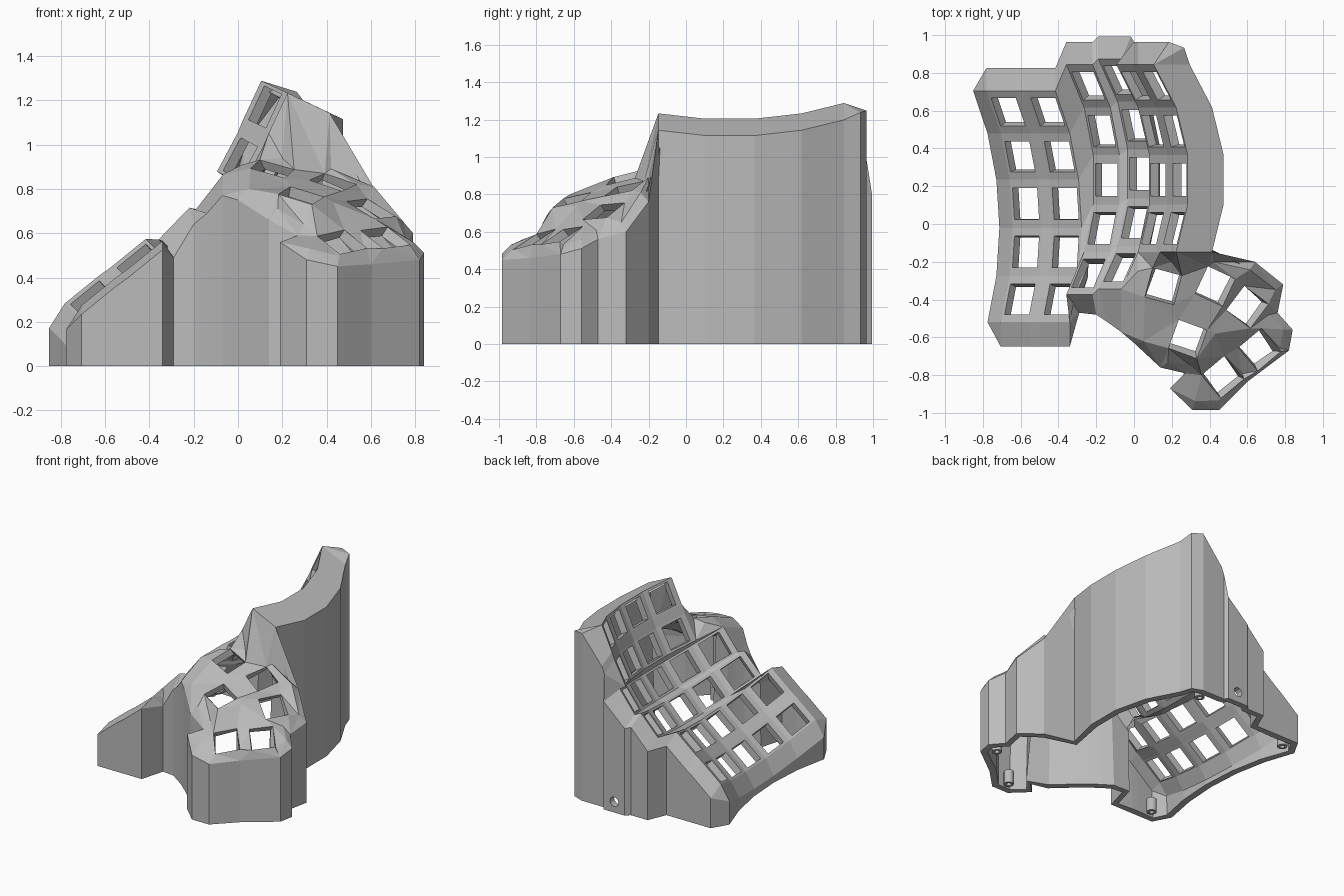
import bpy, bmesh, math
from mathutils import Vector, Matrix
from mathutils.geometry import delaunay_2d_cdt

cube = bpy.data.objects.get("Cube")
if cube:
    bpy.data.objects.remove(cube)

grey = bpy.data.materials.new("plain_grey")
grey.use_nodes = True
grey.diffuse_color = (0.5, 0.5, 0.5, 1)
grey.node_tree.nodes["Principled BSDF"].inputs["Base Color"].default_value = (0.5, 0.5, 0.5, 1)

bm = bmesh.new()
BACK = 5


def vert(*co):
    return bm.verts.new(co)


def face(*vs):
    """Add a face, dropping repeated corners."""
    vs = list(dict.fromkeys(vs))
    if len(vs) > 2 and not bm.faces.get(vs):
        bm.faces.new(vs)


# Finger columns: centre x, y, z, tilt, lowest row, first row, radius,
# degrees per row, fall towards the back
columns = [
    (-0.565, -0.02, 0.225, 39, 1.5, 0, 1.3, 11.3, 0.07),
    (-0.355, -0.02, 0.39, 39, 1.5, 0, 1.3, 11.3, 0.07),
    (-0.14, 0.235, 0.50, 46, 2, 0, 1, 15, 0),
    (0.035, 0.265, 0.66, 52, 2, 0, 1, 15, 0),
    (0.135, 0.235, 0.87, 62, 2, 1, 1, 15, 0),
    (0.25, 0.235, 1.11, 65, 2, 1, 1, 15, 0),
]
left, right = [], []
for x, y, z, tilt, low, first, radius, step, fall in columns:
    t = math.radians(tilt)
    along = Vector((math.cos(t), 0, math.sin(t)))
    normal = Vector((-math.sin(t), 0, math.cos(t)))
    edges = ({}, {})
    for k in range(first, BACK + 1):
        a = math.radians((k - 0.5 - low) * step)
        run = radius * math.sin(a)
        mid = Vector((x, y + run, z - fall * run)) + normal * radius * (1 - math.cos(a))
        edges[0][k] = vert(*(mid - along * 0.1))
        edges[1][k] = vert(*(mid + along * 0.1))
    left.append(edges[0])
    right.append(edges[1])

    # Key frames with a square opening in each cell
    for k in range(first, BACK):
        cell = [edges[0][k], edges[1][k], edges[1][k + 1], edges[0][k + 1]]
        p = [v.co for v in cell]
        hole = []
        for u, w in ((0.08, 0.17), (0.92, 0.17), (0.92, 0.83), (0.08, 0.83)):
            hole.append(vert(*p[0].lerp(p[1], u).lerp(p[3].lerp(p[2], u), w)))
        for i in range(4):
            j = (i + 1) % 4
            face(cell[i], cell[j], hole[j], hole[i])

# Webs between neighbouring columns
for c in range(len(columns) - 1):
    for k in range(columns[c + 1][5], BACK):
        face(right[c][k], left[c + 1][k], left[c + 1][k + 1], right[c][k + 1])
face(right[3][0], left[4][1], right[3][1])


def off(v, x, y, z):
    return vert(*(v.co + Vector((x, y, z))))


# Sloping rim, as pairs of crest and outer points going round the case
rim = [(left[0][k], off(left[0][k], -0.07, 0, -0.11)) for k in range(BACK, -1, -1)]
front = [left[0][0], right[0][0], left[1][0], right[1][0]]
rim += [(v, off(v, 0, -0.13, -0.04)) for v in front]
notch = vert(-0.29, -0.47, 0.49)
rim += [(right[1][0], notch), (left[2][0], notch),
        (right[2][0], vert(-0.2, -0.48, 0.64)),
        (left[3][0], vert(-0.14, -0.52, 0.69)),
        (right[3][0], vert(-0.07, -0.57, 0.77))]
thumb_start = len(rim) - 1

# Outer edge of the thumb cluster
thumb_outer = [vert(*p) for p in (
    (0, -0.63, 0.75), (0.14, -0.76, 0.66), (0.27, -0.79, 0.59), (0.19, -0.87, 0.56),
    (0.31, -0.985, 0.48), (0.45, -0.985, 0.45), (0.6, -0.835, 0.46), (0.82, -0.67, 0.48),
    (0.84, -0.56, 0.51), (0.76, -0.47, 0.56), (0.79, -0.32, 0.60),
    (0.64, -0.2, 0.76))]
rim += [(None, v) for v in thumb_outer]
thumb_end = len(rim)
rim += [(right[5][k], off(right[5][k], 0.19, 0, -0.09)) for k in range(1, BACK + 1)]
rim.append((right[5][BACK], off(right[5][BACK], 0.16, 0.09, -0.05)))
rim.append((right[5][BACK], off(right[5][BACK], 0.08, 0.12, -0.04)))
rim.append((left[5][BACK], off(left[5][BACK], 0, 0.12, -0.06)))
step_edge = off(right[4][BACK], 0, 0.12, -0.06)
rim += [(right[4][BACK], step_edge), (left[4][BACK], step_edge)]
rim.append((right[3][BACK], off(right[3][BACK], 0.05, 0.12, -0.06)))
rim.append((left[3][BACK], off(left[3][BACK], 0, 0.12, -0.06)))
for c in (2, 1, 0):
    for side in (right, left):
        rim.append((side[c][BACK], off(side[c][BACK], 0, 0.12, -0.06)))

# Rim faces and walls down to the ground
ground = {}
for _, outer in rim:
    if outer not in ground:
        ground[outer] = vert(outer.co.x, outer.co.y, 0)
for i, (crest, outer) in enumerate(rim):
    crest2, outer2 = rim[(i + 1) % len(rim)]
    if crest and crest2:
        face(crest, outer, outer2, crest2)
    wall = [outer, ground[outer], ground[outer2], outer2]
    if crest == right[3][BACK] and crest2 == left[3][BACK]:
        # Round cable port in the back wall
        mid = (wall[1].co + wall[2].co) / 2 + Vector((0, 0, 0.08))
        ring = []
        for n in range(12):
            a = n * math.tau / 12
            ring.append(vert(mid.x + 0.035 * math.cos(a), mid.y, mid.z + 0.035 * math.sin(a)))
        loops = []
        for loop in (wall, ring):
            for a, b in zip(loop, loop[1:] + loop[:1]):
                loops.append(bm.edges.get((a, b)) or bm.edges.new((a, b)))
        bmesh.ops.triangle_fill(bm, use_beauty=True, edges=loops, normal=(0, 1, 0))
    else:
        face(*wall)

# Thumb cluster: key centre, turn in degrees, slope in x and y
thumb_keys = [
    ((0.155, -0.33, 0.89), -15, (-0.2, 0.3)),
    ((0.43, -0.33, 0.83), -25, (-0.2, 0.3)),
    ((0.285, -0.61, 0.77), -20, (-0.2, 0.3)),
    ((0.6, -0.44, 0.71), -37, (-0.35, 0.35)),
    ((0.665, -0.665, 0.58), 40, (-0.25, 0.45)),
    ((0.47, -0.81, 0.56), 40, (-0.2, 0.5)),
]
outline = [rim[thumb_start][1]] + thumb_outer + [rim[thumb_end][1]]
outline += [right[5][1], left[5][1], right[4][1], left[4][1], right[3][0]]
points = list(outline)
polygons = [list(range(len(points)))]
for (x, y, z), turn, slope in thumb_keys:
    start = len(points)
    for q in range(4):
        d = Vector((0.08, 0.08)) if q == 0 else Vector((-d.y, d.x))
        r = Matrix.Rotation(math.radians(turn), 2) @ d
        points.append(vert(x + r.x, y + r.y, z + r.dot(Vector(slope))))
    polygons.append(list(range(start, start + 4)))

# Crest just inside the thumb rim, the foot of the steep step, the middle peak
centre = Vector((0.42, -0.55, 0))
for v in thumb_outer:
    inward = centre - v.co
    inward.z = 0
    points.append(vert(*(v.co + inward.normalized() * 0.05 + Vector((0, 0, 0.05)))))
points += [vert(0.02, -0.25, 0.91), vert(0.2, -0.2, 0.94), vert(0.42, -0.2, 0.89),
           vert(0.43, -0.58, 0.74)]

flat, _, tris, from_vert, _, from_face = delaunay_2d_cdt(
    [v.co.xy for v in points], [], polygons, 1, 1e-5, True)
lifted = []
for co, ids in zip(flat, from_vert):
    if ids:
        lifted.append(points[ids[0]])
    else:
        near = min(points, key=lambda v: (v.co.xy - co).length)
        lifted.append(vert(co.x, co.y, near.co.z))
for tri, ids in zip(tris, from_face):
    if list(ids) == [0]:
        face(*[lifted[i] for i in tri])

# Tidy, face outward and give the shell its thickness
bmesh.ops.recalc_face_normals(bm, faces=bm.faces[:])
if sum(f.normal.z * f.calc_area() for f in bm.faces) < 0:
    bmesh.ops.reverse_faces(bm, faces=bm.faces[:])
mesh = bpy.data.meshes.new("keyboard_case")
bm.to_mesh(mesh)
bm.free()
case = bpy.data.objects.new("keyboard_case", mesh)
bpy.context.collection.objects.link(case)
mesh.materials.append(grey)
shell = case.modifiers.new("thickness", "SOLIDIFY")
shell.thickness = 0.05
shell.offset = -1

# Screw posts inside the base
for x, y in ((-0.62, -0.55), (-0.73, 0.72), (0.14, 0.87), (0.38, -0.89), (0.73, -0.6)):
    bpy.ops.mesh.primitive_cylinder_add(
        vertices=16, radius=0.035, depth=0.1, end_fill_type="NOTHING", location=(x, y, 0.05))
    post = bpy.context.object
    post.name = "screw_post"
    post.data.materials.append(grey)
    tube = post.modifiers.new("thickness", "SOLIDIFY")
    tube.thickness = 0.018
    tube.offset = -1
